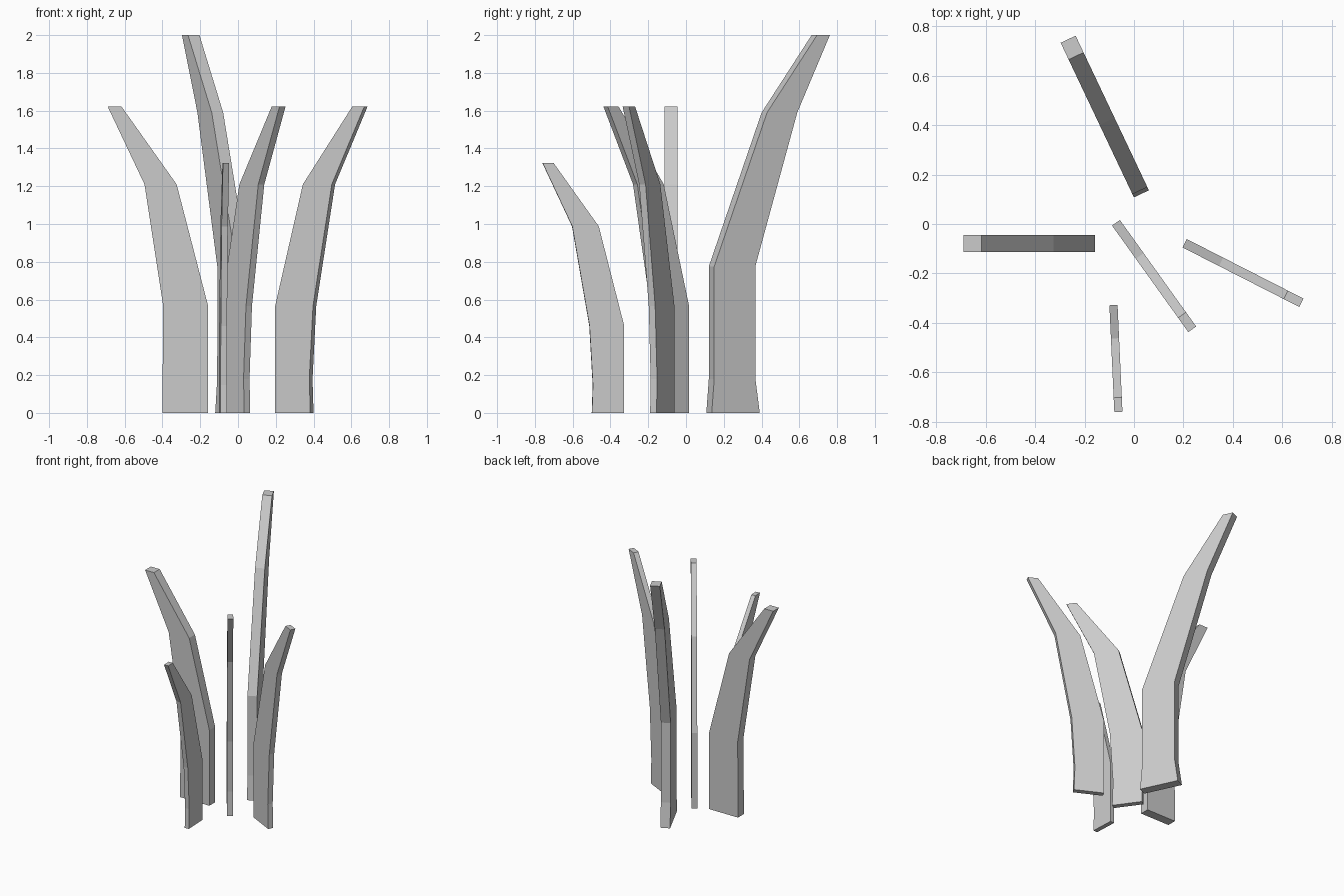
import bpy
from mathutils import Vector

if "Cube" in bpy.data.objects:
    bpy.data.objects.remove(bpy.data.objects["Cube"])


def blade(name, start, end, thick, rows):
    """Flat curved blade: rows are (height, inner offset, outer offset) along start->end."""
    o = Vector((*start, 0))
    d = (Vector((*end, 0)) - o).normalized()
    n = Vector((-d.y, d.x, 0)) * thick / 2
    verts = []
    for z, a, b in rows:
        up = Vector((0, 0, z))
        verts += [o + d * a - n + up, o + d * b - n + up,
                  o + d * b + n + up, o + d * a + n + up]
    faces = [(3, 2, 1, 0)]
    for r in range(len(rows) - 1):
        k = 4 * r
        for i in range(4):
            j = (i + 1) % 4
            faces.append((k + i, k + j, k + 4 + j, k + 4 + i))
    k = 4 * (len(rows) - 1)
    faces.append((k, k + 1, k + 2, k + 3))
    mesh = bpy.data.meshes.new(name)
    mesh.from_pydata(verts, [], faces)
    ob = bpy.data.objects.new(name, mesh)
    bpy.context.collection.objects.link(ob)
    return ob


# Shared medium profile, scaled down for the smallest blade
medium = [(0, 0, .209), (.18, 0, .203), (.565, 0, .225), (1.21, .165, .337), (1.622, .459, .53)]
small = [(z * .816, a * .816, b * .816) for z, a, b in medium]

# Medium thin blades
blade("middle_blade", (-.073, .005), (.235, -.425), .039, medium)
blade("right_blade", (.205, -.078), (.676, -.318), .038, medium)

# Small front blade
blade("front_blade", (-.083, -.328), (-.063, -.763), .033, small)

# Thick left blade
blade("left_blade", (-.158, -.079), (-.69, -.079), .068,
      [(0, 0, .241), (.18, 0, .241), (.565, 0, .238), (1.21, .167, .337), (1.622, .459, .532)])

# Tall back blade with a flared foot
blade("tall_blade", (.03, .122), (-.2675, .7495), .067,
      [(0, 0, .281), (.18, .0144, .256), (.775, .0144, .255), (1.59, .324, .501), (2, .617, .692)])
